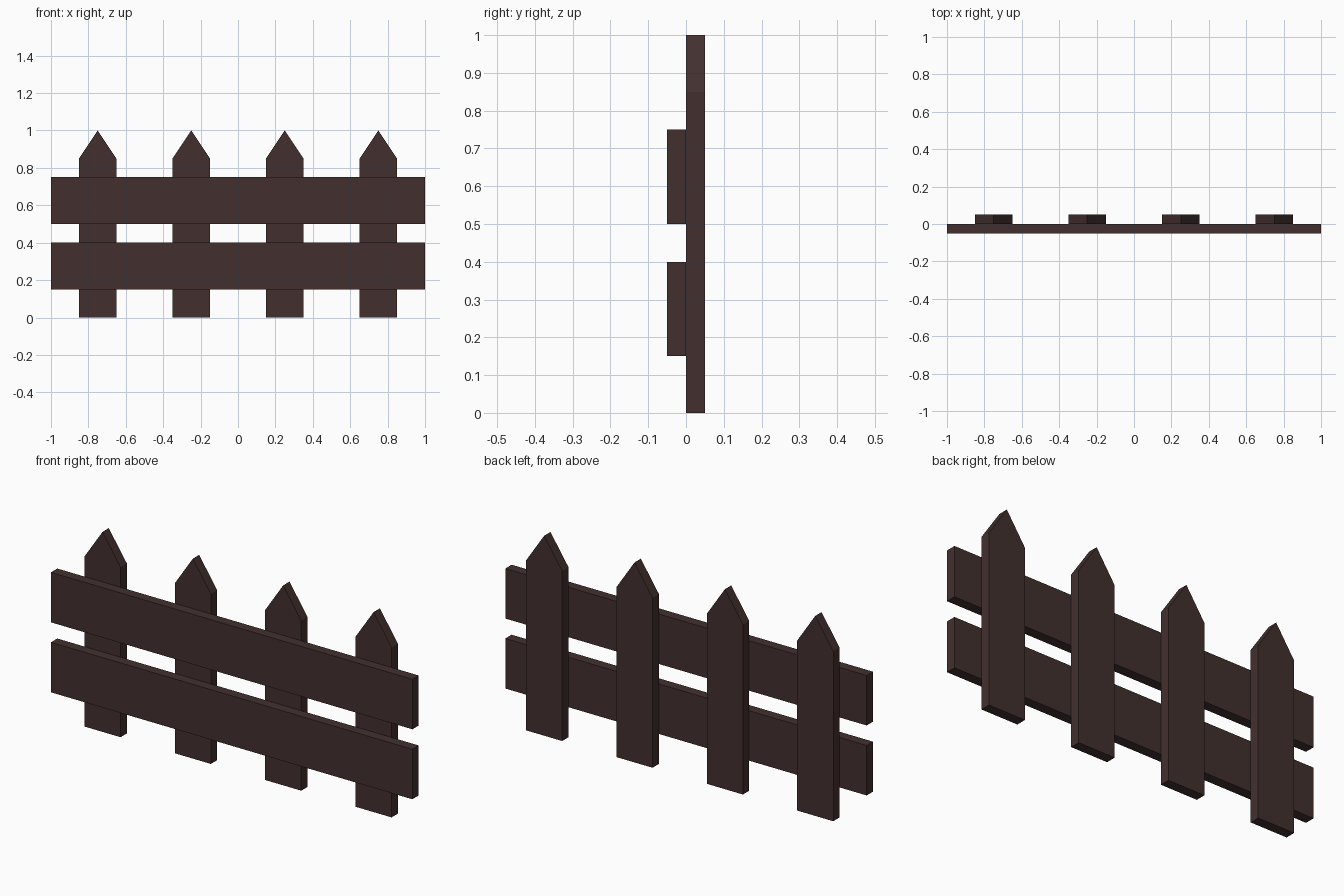
import bpy

if "Cube" in bpy.data.objects:
    bpy.data.objects.remove(bpy.data.objects["Cube"])

# Dark brown wood
wood = bpy.data.materials.new("dark_wood")
wood.diffuse_color = (0.055, 0.03, 0.028, 1.0)
wood.use_nodes = True
wood.node_tree.nodes["Principled BSDF"].inputs["Base Color"].default_value = wood.diffuse_color


def board(name, outline, y0, y1):
    """Extrude an (x, z) outline, counter-clockwise from the front, from y0 to y1."""
    n = len(outline)
    verts = [(x, y0, z) for x, z in outline] + [(x, y1, z) for x, z in outline]
    faces = [tuple(range(n)), tuple(reversed(range(n, 2 * n)))]
    for i in range(n):
        j = (i + 1) % n
        faces.append((j, i, i + n, j + n))
    mesh = bpy.data.meshes.new(name)
    mesh.from_pydata(verts, [], faces)
    mesh.materials.append(wood)
    obj = bpy.data.objects.new(name, mesh)
    bpy.context.collection.objects.link(obj)
    return obj


# Pointed pickets at the back
for i in range(4):
    x = -0.75 + 0.5 * i
    board(f"picket_{i + 1}",
          [(x - 0.1, 0), (x + 0.1, 0), (x + 0.1, 0.85), (x, 1.0), (x - 0.1, 0.85)],
          0.0, 0.05)

# Horizontal rails at the front
for name, z0, z1 in (("lower_rail", 0.15, 0.40), ("upper_rail", 0.50, 0.75)):
    board(name, [(-1, z0), (1, z0), (1, z1), (-1, z1)], -0.05, 0.0)
